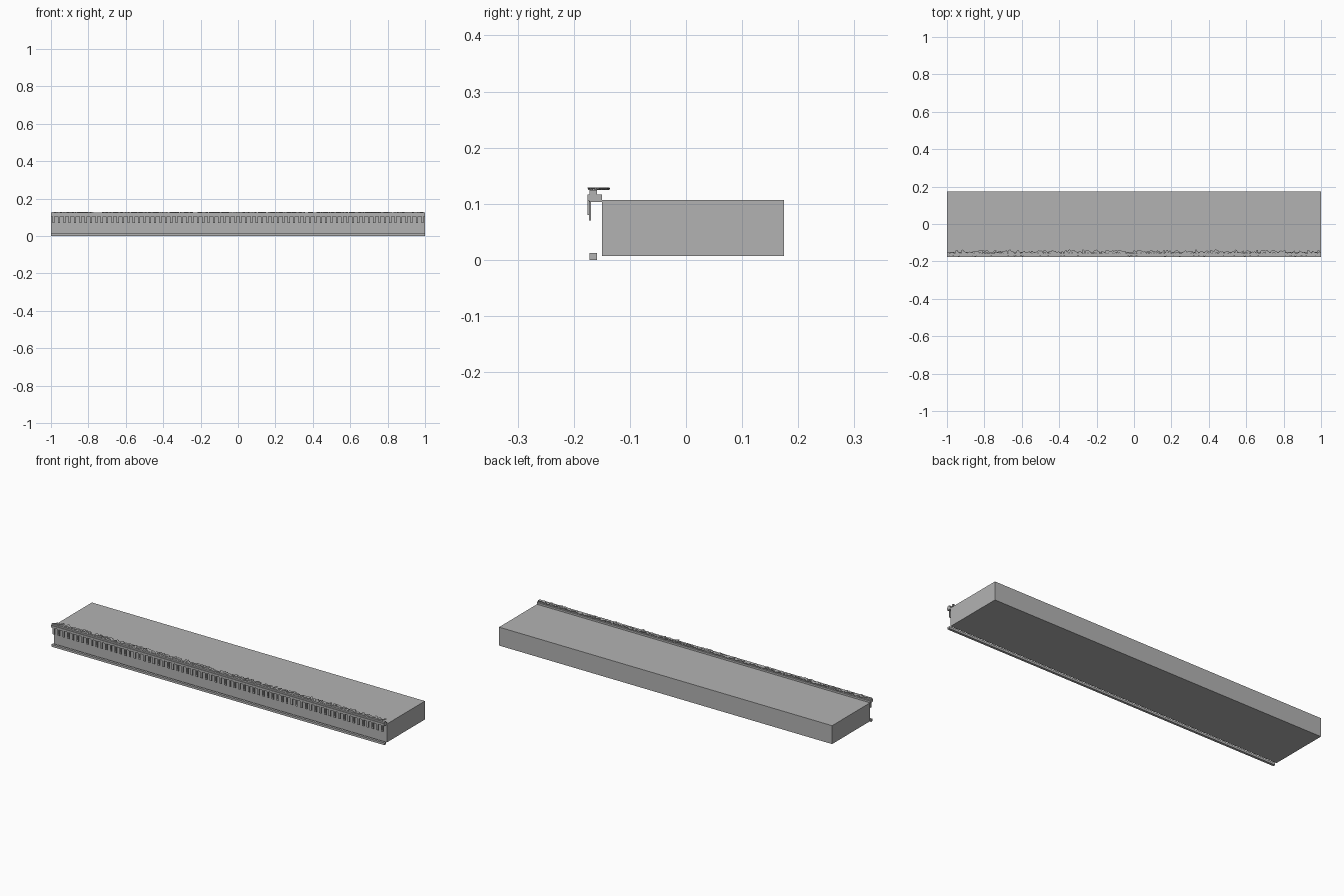
import bpy, bmesh, math, random
from mathutils import Matrix, Vector

if "Cube" in bpy.data.objects:
    bpy.data.objects.remove(bpy.data.objects["Cube"])

random.seed(4)
stone = bpy.data.materials.new("plain_grey")
stone.diffuse_color = (0.45, 0.45, 0.45, 1)
stone.use_nodes = True
stone.node_tree.nodes["Principled BSDF"].inputs["Base Color"].default_value = stone.diffuse_color


def add_box(bm, x0, x1, y0, y1, z0, z1):
    m = Matrix.Translation(((x0 + x1) / 2, (y0 + y1) / 2, (z0 + z1) / 2))
    m = m @ Matrix.Diagonal((x1 - x0, y1 - y0, z1 - z0, 1))
    bmesh.ops.create_cube(bm, size=1, matrix=m)


def finish(name, bm):
    mesh = bpy.data.meshes.new(name)
    bm.to_mesh(mesh)
    bm.free()
    mesh.materials.append(stone)
    ob = bpy.data.objects.new(name, mesh)
    bpy.context.collection.objects.link(ob)
    return ob


def boxes(name, dims):
    bm = bmesh.new()
    for d in dims:
        add_box(bm, *d)
    return finish(name, bm)


# Main slab and the long rails along its front
boxes("slab", [(-1, 1, -0.15, 0.175, 0.007, 0.107)])
boxes("bottom_rail", [(-1, 1, -0.172, -0.159, 0, 0.012)])
boxes("top_ledge", [(-1, 1, -0.172, -0.15, 0.103, 0.117)])
boxes("leaf_trough", [(-1, 1, -0.172, -0.159, 0.117, 0.125)])

# Row of slats hanging under the ledge
n = 70
step = 2 / n
boxes("hanging_slats", [
    (-1 + (i + 0.3) * step, -1 + (i + 0.7) * step, -0.173, -0.169, 0.07, 0.105)
    for i in range(n)])

# Thin lip on the face of the ledge, with short drops
lip = [(-1, 1, -0.1755, -0.172, 0.105, 0.117)]
lip += [(-1 + (i + 0.4) * step, -1 + (i + 0.6) * step, -0.1755, -0.173, 0.08, 0.105)
        for i in range(n)]
boxes("ledge_lip", lip)

# Flat jagged leaves scattered along the top
bm = bmesh.new()
for i in range(230):
    x = -0.985 + 1.97 * i / 229
    r = random.uniform(0.006, 0.010)
    y = random.uniform(-0.165, -0.146)
    z = random.uniform(0.1255, 0.128)
    m = (Matrix.Translation((x, y, z))
         @ Matrix.Rotation(random.uniform(0, math.tau), 4, 'Z')
         @ Matrix.Diagonal((1.25, 0.8, 1, 1)))
    res = bmesh.ops.create_cone(bm, cap_ends=True, segments=7, radius1=r,
                                radius2=r, depth=0.002, matrix=m)
    for v in res["verts"]:
        v.co.x = max(-1, min(1, v.co.x))
        v.co.y = max(-0.177, min(-0.134, v.co.y))
finish("top_leaves", bm)
